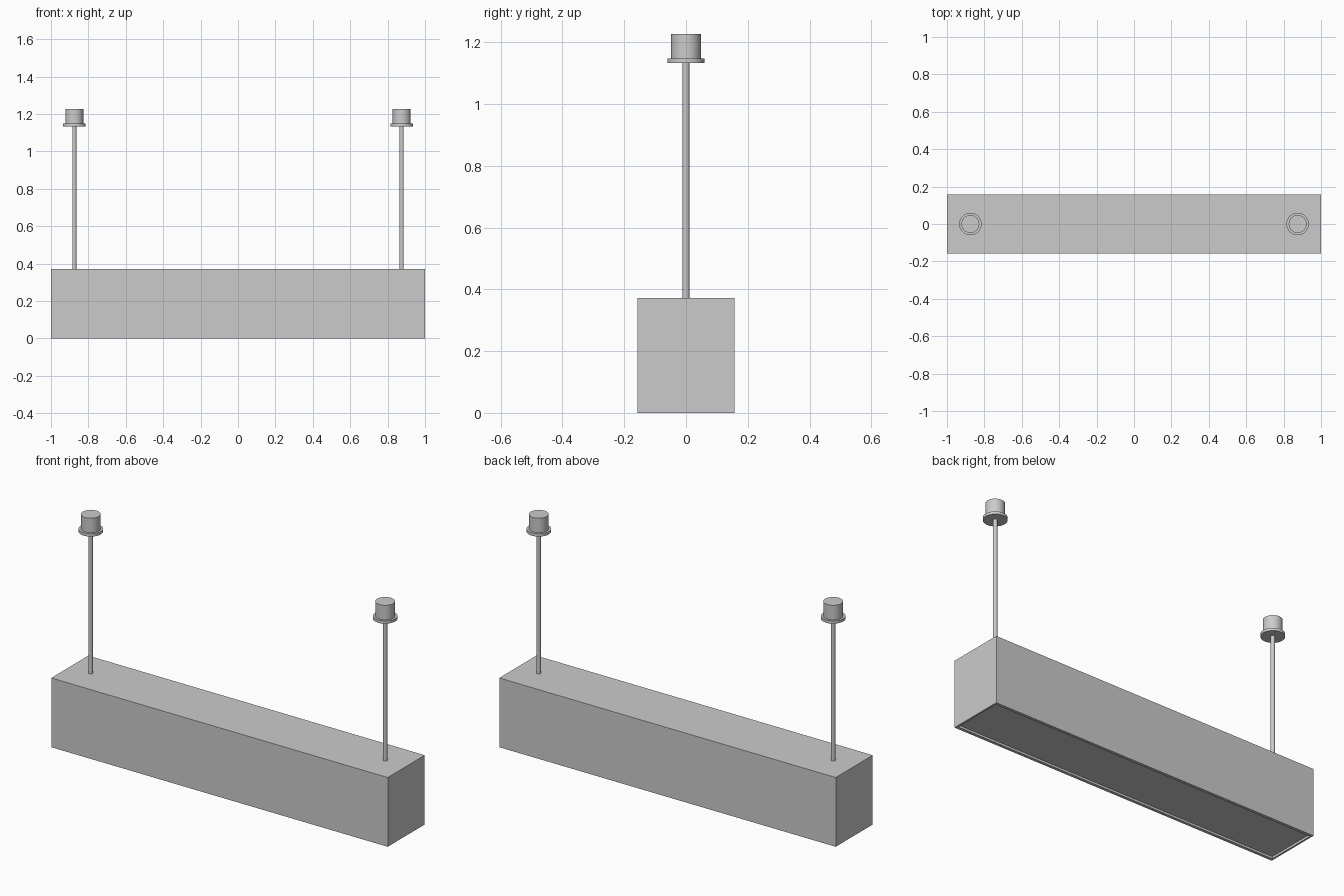
import bpy, bmesh, math
from mathutils import Vector

if "Cube" in bpy.data.objects:
    bpy.data.objects.remove(bpy.data.objects["Cube"])

L, W, H = 2.0, 0.314, 0.372      # housing size
RIM_X, RIM_Y, DEPTH = 0.01, 0.016, 0.012


def add_object(name, bm):
    bmesh.ops.recalc_face_normals(bm, faces=bm.faces)
    mesh = bpy.data.meshes.new(name)
    bm.to_mesh(mesh)
    bm.free()
    obj = bpy.data.objects.new(name, mesh)
    bpy.context.collection.objects.link(obj)
    return obj


def lathe(name, profile, x, segments=32):
    """Spin an (r, z) profile around a vertical axis at x."""
    bm = bmesh.new()
    verts = [bm.verts.new((r, 0, z)) for r, z in profile]
    edges = [bm.edges.new(pair) for pair in zip(verts, verts[1:])]
    bmesh.ops.spin(bm, geom=verts + edges, cent=(0, 0, 0), axis=(0, 0, 1),
                   angle=math.tau, steps=segments, use_duplicate=False)
    bmesh.ops.remove_doubles(bm, verts=bm.verts, dist=1e-5)
    obj = add_object(name, bm)
    obj.location.x = x
    bpy.ops.object.select_all(action='DESELECT')
    obj.select_set(True)
    bpy.context.view_layer.objects.active = obj
    bpy.ops.object.shade_smooth_by_angle(angle=math.radians(30))
    return obj


# Long box housing with a shallow recessed light panel underneath
bm = bmesh.new()
bmesh.ops.create_cube(bm, size=1)
bmesh.ops.scale(bm, vec=(L, W, H), verts=bm.verts)
bmesh.ops.translate(bm, vec=(0, 0, H / 2), verts=bm.verts)
bm.normal_update()
bottom = min(bm.faces, key=lambda f: f.calc_center_median().z)
bmesh.ops.inset_individual(bm, faces=[bottom], thickness=0.001)
for v in bottom.verts:
    v.co.x = math.copysign(L / 2 - RIM_X, v.co.x)
    v.co.y = math.copysign(W / 2 - RIM_Y, v.co.y)
panel = bmesh.ops.extrude_discrete_faces(bm, faces=[bottom])["faces"][0]
bmesh.ops.translate(bm, vec=Vector((0, 0, DEPTH)), verts=panel.verts)
add_object("lamp_housing", bm)

# Hanging rods with flanged ceiling cups at both ends
for side, x in (("left", -0.875), ("right", 0.875)):
    lathe(f"{side}_rod", [(0, H - 0.005), (0.011, H - 0.005),
                          (0.011, 1.14), (0, 1.14)], x, 24)
    lathe(f"{side}_flange", [(0, 1.133), (0.06, 1.133),
                             (0.06, 1.148), (0, 1.148)], x)
    lathe(f"{side}_ceiling_cup", [(0, 1.14), (0.048, 1.14),
                                  (0.048, 1.226), (0, 1.226)], x)
